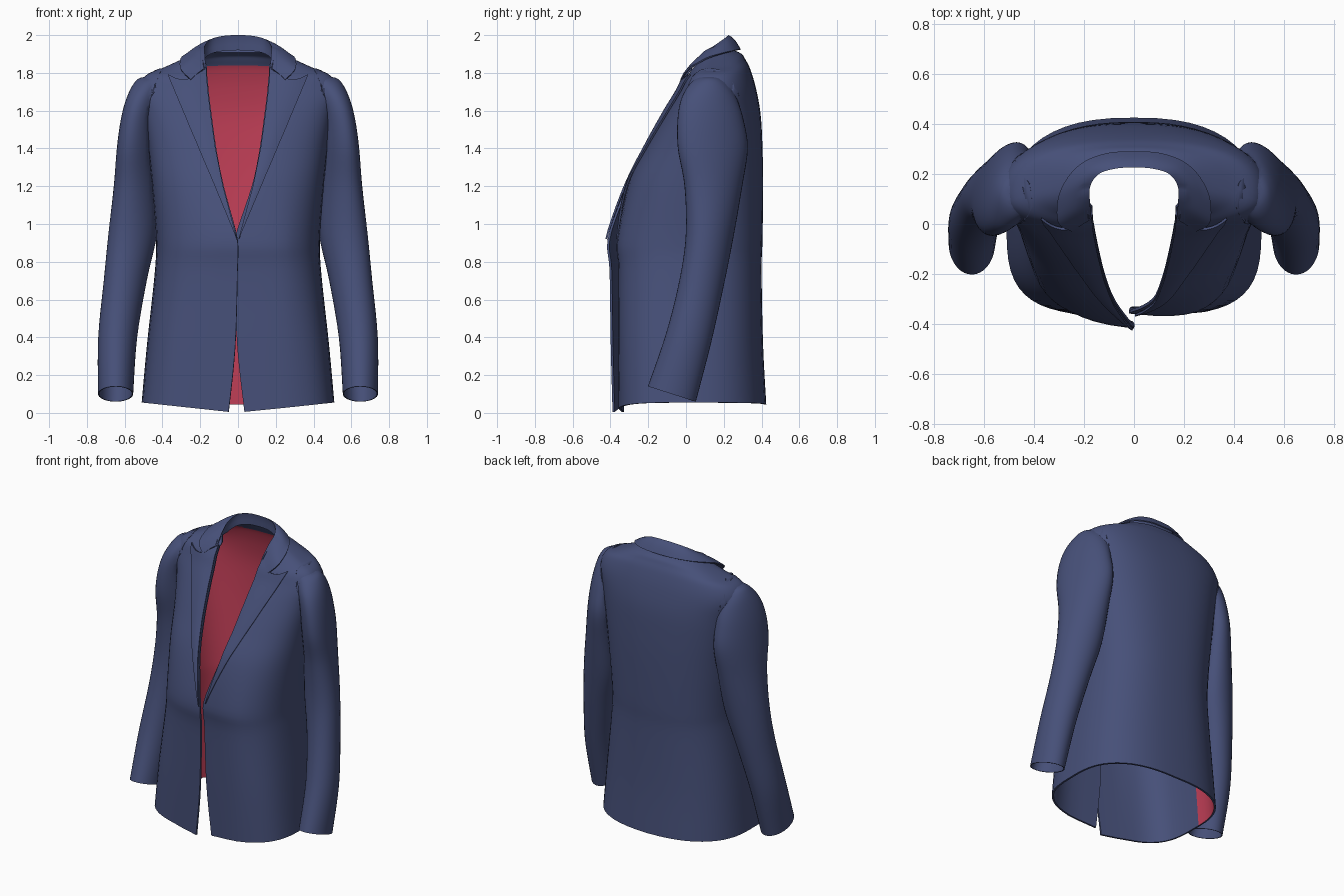
import bpy, bmesh, math
from mathutils import Vector
from mathutils.bvhtree import BVHTree

if "Cube" in bpy.data.objects:
    bpy.data.objects.remove(bpy.data.objects["Cube"])


def material(name, rgb):
    m = bpy.data.materials.new(name)
    m.diffuse_color = (*rgb, 1)
    m.use_nodes = True
    m.node_tree.nodes["Principled BSDF"].inputs["Base Color"].default_value = m.diffuse_color
    return m


NAVY = material("navy cloth", (0.062, 0.08, 0.19))
RED = material("red lining", (0.56, 0.052, 0.10))


def sample(rows, steps):
    """Smooth (Catmull-Rom) interpolation through rows of numbers."""
    out, last = [], len(rows) - 1
    for i in range(last):
        a, b, c, d = (rows[max(0, min(last, i + k))] for k in (-1, 0, 1, 2))
        for j in range(steps):
            t = j / steps
            out.append([0.5 * (2 * q + (r - p) * t + (2 * p - 5 * q + 4 * r - s) * t * t
                               + (3 * q - p - 3 * r + s) * t ** 3)
                        for p, q, r, s in zip(a, b, c, d)])
    return out + [list(rows[-1])]


def cloth(name, grid, thick, wrap=False, flip=False, lining=None):
    """Grid of points -> cloth with an outer side, an inner side and edges."""
    bm = bmesh.new()
    vs = [[bm.verts.new(p) for p in row] for row in grid]
    n = len(grid[0])
    for r in range(len(vs) - 1):
        for c in range(n if wrap else n - 1):
            d = (c + 1) % n
            q = [vs[r][c], vs[r][d], vs[r + 1][d], vs[r + 1][c]]
            bm.faces.new(q[::-1] if flip else q)
    bm.normal_update()
    tree = BVHTree.FromBMesh(bm)
    outer, border = list(bm.faces), [e for e in bm.edges if e.is_boundary]
    inner = {v: bm.verts.new(v.co - v.normal * thick) for v in list(bm.verts)}
    rims = []
    for e in border:
        loop = e.link_loops[0]
        rims.append((loop.vert, loop.link_loop_next.vert))
    for f in outer:
        g = bm.faces.new([inner[v] for v in reversed(f.verts)])
        if lining and lining(f.calc_center_median()):
            g.material_index = 1
    for a, b in rims:
        bm.faces.new((b, a, inner[a], inner[b]))
    me = bpy.data.meshes.new(name)
    bm.to_mesh(me)
    bm.free()
    me.materials.append(NAVY)
    if lining:
        me.materials.append(RED)
    ob = bpy.data.objects.new(name, me)
    bpy.context.collection.objects.link(ob)
    bpy.ops.object.select_all(action='DESELECT')
    ob.select_set(True)
    bpy.context.view_layer.objects.active = ob
    bpy.ops.object.shade_smooth_by_angle(angle=math.radians(50))
    return tree


# Body: rings of z front/side/back, half width, y front/side/back, front edge x, squareness
BODY = [
    (0.00, 0.055, 0.045, .51, -.365, .03, .425, .05, 3.6),
    (0.35, 0.36, 0.36, .482, -.37, .04, .408, .015, 3.4),
    (0.75, 0.75, 0.75, .44, -.375, .05, .40, .003, 3.0),
    (0.92, 0.92, 0.92, .435, -.385, .06, .405, .003, 2.8),
    (1.20, 1.20, 1.20, .455, -.315, .08, .408, .075, 2.7),
    (1.40, 1.40, 1.40, .475, -.22, .10, .405, .115, 2.6),
    (1.58, 1.58, 1.58, .50, -.12, .11, .395, .14, 2.6),
    (1.70, 1.70, 1.72, .53, -.045, .11, .37, .155, 2.6),
    (1.76, 1.785, 1.82, .49, -.015, .12, .34, .16, 2.6),
    (1.79, 1.83, 1.87, .39, .01, .14, .315, .165, 2.6),
    (1.80, 1.88, 1.90, .28, .02, .16, .295, .165, 2.6),
    (1.72, 1.92, 1.92, .20, .02, .16, .255, .165, 2.6),
]
HALF = 26


def body_point(row, k, side):
    zf, zs, zb, w, yf, ys, yb, xe, nf = row
    start = math.asin(min(1, (max(xe, 0) / w) ** (nf / 2)))
    a = start + (math.pi - start) * k / HALF
    c, s = math.cos(a), max(0, math.sin(a))
    n, y1, z1 = (nf, yf, zf) if c > 0 else (2.5, yb, zb)
    x = w * s ** (2 / n) if k < HALF else 0
    y = ys + (y1 - ys) * abs(c) ** (2 / n)
    z = zs + (z1 - zs) * (c * c if zf > .5 else 1 - x / w)
    if c > 0:  # one front panel overlaps the other
        f = max(0, 1 - x / .25) * max(0, min(1, (1.25 - z) / .3))
        y += .03 * f * side
        x -= .02 * f if side > 0 else 0
    return Vector((x * side, y, z))


rings = sample(BODY, 5)
grid = [[body_point(r, k, 1) for k in range(HALF + 1)]
        + [body_point(r, k, -1) for k in range(HALF - 1, -1, -1)] for r in rings]
tree = cloth("jacket_body", grid, .012,
             lining=lambda p: p.y > .06 and p.z < 1.845)


def lift(p, gap):
    """Keep a point at least gap above the body cloth."""
    co, nor, _, _ = tree.find_nearest(p)
    return co + nor * gap if (p - co).dot(nor) < gap else p


# Sleeves: rings of centre x, y, z, radius x, y, slope and sideways skew
SLEEVE = [
    (.648, -.075, .10, .093, .127, -.32, 0), (.637, .015, .40, .103, .118, -.25, -.05),
    (.597, .085, .70, .112, .117, -.15, -.15), (.557, .127, .95, .125, .128, 0, -.25),
    (.535, .145, 1.2, .115, .153, 0, -.28), (.522, .142, 1.4, .108, .185, 0, -.28),
    (.512, .13, 1.55, .10, .175, 0, -.25), (.495, .122, 1.66, .093, .148, 0, -.2),
    (.475, .12, 1.735, .082, .105, 0, -.1), (.455, .12, 1.773, .065, .06, 0, 0),
    (.45, .12, 1.78, .004, .004, 0, 0),
]
for side, label in ((1, "left"), (-1, "right")):
    grid = []
    for cx, cy, cz, rx, ry, slope, skew in sample(SLEEVE, 5):
        row = []
        for k in range(36):
            a = math.tau * k / 36
            x, dy = cx + rx * math.cos(a), ry * math.sin(a)
            p = Vector(((x + skew * dy) * side, cy + dy, cz + slope * dy))
            row.append(lift(p, -.003) if cz > .85 else p)  # sewn into the body
        grid.append(row)
    cloth(label + "_sleeve", grid, .006, wrap=True, flip=side < 0)

# Lapels laid onto the front panels, peaked at the top
EDGE = [(.92, 0), (1.2, .075), (1.4, .115), (1.58, .14), (1.7, .155), (1.82, .165)]


def edge_x(z):
    for (z0, x0), (z1, x1) in zip(EDGE, EDGE[1:]):
        if z <= z1:
            return x0 + (x1 - x0) * (z - z0) / (z1 - z0)
    return EDGE[-1][1]


for side, label in ((1, "left"), (-1, "right")):
    grid = []
    for i in range(31):
        t, row = i / 30, []
        zi = .92 + .90 * t
        xi, xo, zo = edge_x(zi) + .004, .006 + .364 * t, .92 + .865 * t
        xo = max(xo, xi + .004)
        for j in range(11):
            s = j / 10
            x = (xi + (xo - xi) * s) * side
            z = zi + (zo - zi) * s - .045 * t ** 8 * math.sin(math.pi * s)
            hit, nor, _, _ = tree.ray_cast(Vector((x, -2, z)), Vector((0, 1, 0)))
            gap = .012 + .008 * t * math.sin(math.pi * s)
            if hit is None or hit.y > .15:
                p = lift(Vector((x, (z - .92) * .47 - .41, z)), gap)
            else:
                p = hit + nor * gap
            row.append(p)
        grid.append(row)
    cloth(label + "_lapel", grid, .01, flip=side < 0)

# Collar: fold line and outer edge from the front notch to the back centre
COLLAR = [
    (.17, .02, 1.83, .25, -.03, 1.765), (.176, .085, 1.90, .305, .01, 1.825),
    (.175, .15, 1.945, .295, .13, 1.885), (.14, .20, 1.98, .22, .235, 1.915),
    (.07, .222, 1.997, .11, .283, 1.925), (0, .226, 2.0, 0, .29, 1.925),
]
half = []
for i, st in enumerate(sample(COLLAR, 6)):
    fold, out = Vector(st[:3]), Vector(st[3:])
    d = out - fold
    drop = .012 + .068 * min(1, i / 12)
    row = [fold + Vector((d.x * .06, d.y * .06, -drop * k)) for k in (1, .6, .25)]
    row.append(fold)
    for k in range(1, 8):
        s = k / 7
        bulge = .004 + .008 * min(1, i / 15)
        p = fold + d * s + Vector((0, 0, bulge * math.sin(math.pi * s)))
        row.append(lift(p, .016))
    half.append(row)
mirrored = [[Vector((-p.x, p.y, p.z)) for p in row] for row in half[-2::-1]]
cloth("collar", half + mirrored, .008)
